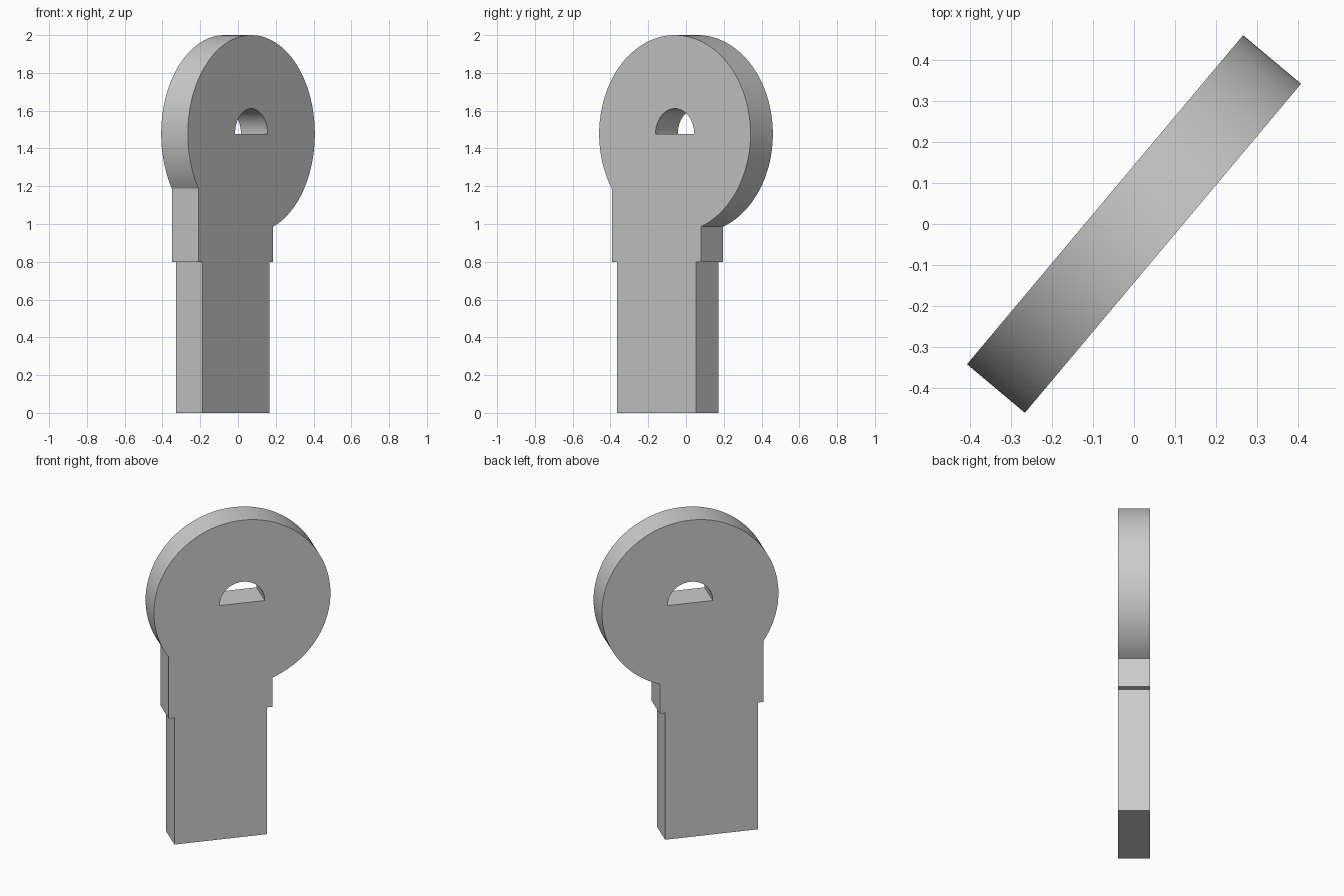
import bpy
import bmesh
from math import sin, cos, pi, radians, asin, acos

cube = bpy.data.objects.get("Cube")
if cube:
    bpy.data.objects.remove(cube, do_unlink=True)

RADIUS = 0.523
CENTRE = 2 - RADIUS
THICK = 0.184
TURN = radians(50)

grey = bpy.data.materials.new("plain grey")
grey.use_nodes = True
colour = (0.6, 0.6, 0.6, 1)
grey.diffuse_color = colour
grey.node_tree.nodes["Principled BSDF"].inputs["Base Color"].default_value = colour


def arc(radius, start, end, steps):
    """Points of an arc around the centre of the head."""
    angles = [start + (end - start) * i / steps for i in range(steps + 1)]
    return [(radius * cos(a), CENTRE + radius * sin(a)) for a in angles]


def plate(name, outline, thickness):
    """Upright plate extruded from an outline, turned about z."""
    bm = bmesh.new()
    face = bm.faces.new([bm.verts.new((u, -thickness / 2, z)) for u, z in outline])
    new = bmesh.ops.extrude_face_region(bm, geom=[face])["geom"]
    bmesh.ops.translate(bm, vec=(0, thickness, 0),
                        verts=[v for v in new if isinstance(v, bmesh.types.BMVert)])
    bmesh.ops.recalc_face_normals(bm, faces=bm.faces)
    mesh = bpy.data.meshes.new(name)
    bm.to_mesh(mesh)
    bm.free()
    mesh.materials.append(grey)
    obj = bpy.data.objects.new(name, mesh)
    obj.rotation_euler.z = TURN
    bpy.context.collection.objects.link(obj)
    return obj


# Round head running into a stepped neck and a narrower blade
neck_left, neck_right = -0.435, 0.18
blade_left, blade_right = -0.401, 0.148
step = 0.8
start = -acos(neck_right / RADIUS)
end = pi + acos(-neck_left / RADIUS)
outline = arc(RADIUS, start, end, 120) + [
    (neck_left, step), (blade_left, step), (blade_left, 0),
    (blade_right, 0), (blade_right, step), (neck_right, step)]
key = plate("key_blank", outline, THICK)

# Half-round hole through the head
cutter = plate("hole_cutter", arc(0.134, 0, pi, 40), THICK * 2)
cutter.hide_render = True
hole = key.modifiers.new("hole", "BOOLEAN")
hole.operation = "DIFFERENCE"
hole.solver = "EXACT"
hole.object = cutter

bpy.ops.object.select_all(action="DESELECT")
key.select_set(True)
bpy.context.view_layer.objects.active = key
bpy.ops.object.modifier_apply(modifier=hole.name)
bpy.data.objects.remove(cutter, do_unlink=True)
bpy.ops.object.shade_smooth_by_angle(angle=radians(20))
